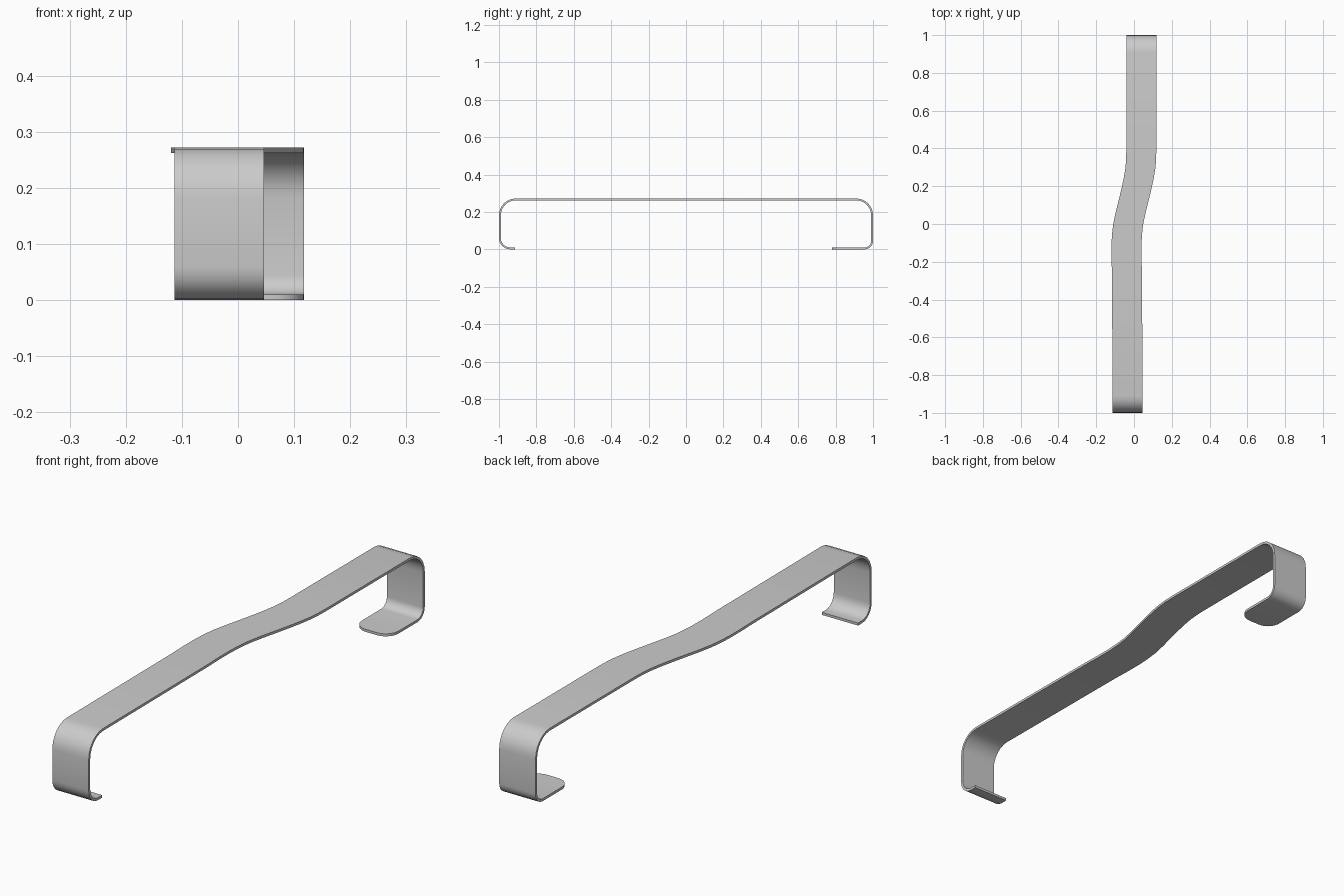
import bpy, bmesh, math

if "Cube" in bpy.data.objects:
    bpy.data.objects.remove(bpy.data.objects["Cube"])

T, W, H = 0.01, 0.0795, 0.272          # strip thickness, half width, height
FRONT_X, BACK_X = -0.0335, 0.0385      # strip centre at each end
stations = []                          # (outer y,z), (inner y,z), centre x, half width


def flat(y, z_out, z_in, cx, half=W):
    stations.append(((y, z_out), (y, z_in), cx, half))


def bend(cy, cz, r, start, cx, n=6):
    """Quarter-turn bend, running clockwise from the start angle."""
    for i in range(n + 1):
        a = math.radians(start - 90 * i / n)
        c, s = math.cos(a), math.sin(a)
        stations.append(((cy + r * c, cz + r * s),
                         (cy + (r - T) * c, cz + (r - T) * s), cx, W))


# Short front lip, lower front bend, upper front bend
flat(-0.915, 0, T, FRONT_X)
bend(-0.94, 0.06, 0.06, 270, FRONT_X)
bend(-0.91, H - 0.09, 0.09, 180, FRONT_X)

# Top bar with its sideways jog
for y, cx in [(-0.25, -0.0375), (-0.17, -0.04), (-0.1, -0.0395), (-0.05, -0.0365),
              (0.0, -0.0305), (0.06, -0.018), (0.12, -0.003), (0.18, 0.0115),
              (0.24, 0.0245), (0.29, 0.033), (0.33, 0.037), (0.38, BACK_X)]:
    flat(y, H, H - T, cx)

# Back bends
bend(0.91, H - 0.09, 0.09, 90, BACK_X)
bend(0.955, 0.045, 0.045, 0, BACK_X)

# Longer back lip with rounded tip corners
R = 0.055
for i in range(8):
    a = math.radians(90 * i / 7)
    flat(0.78 + R * (1 - math.sin(a)), 0, T, BACK_X, W - R + R * math.cos(a))

# Skin the stations into one closed strip
bm = bmesh.new()
rings = []
for o, n, cx, h in stations:
    rings.append([bm.verts.new(p) for p in ((cx - h, *o), (cx + h, *o),
                                            (cx + h, *n), (cx - h, *n))])
for a, b in zip(rings, rings[1:]):
    for k in range(4):
        j = (k + 1) % 4
        bm.faces.new((a[k], a[j], b[j], b[k]))
bm.faces.new(rings[0])
bm.faces.new(rings[-1])
bmesh.ops.recalc_face_normals(bm, faces=bm.faces)

mesh = bpy.data.meshes.new("bent_strap_clip")
bm.to_mesh(mesh)
bm.free()
clip = bpy.data.objects.new("bent_strap_clip", mesh)
bpy.context.collection.objects.link(clip)
bpy.context.view_layer.objects.active = clip
clip.select_set(True)
bpy.ops.object.shade_smooth_by_angle(angle=math.radians(30))
